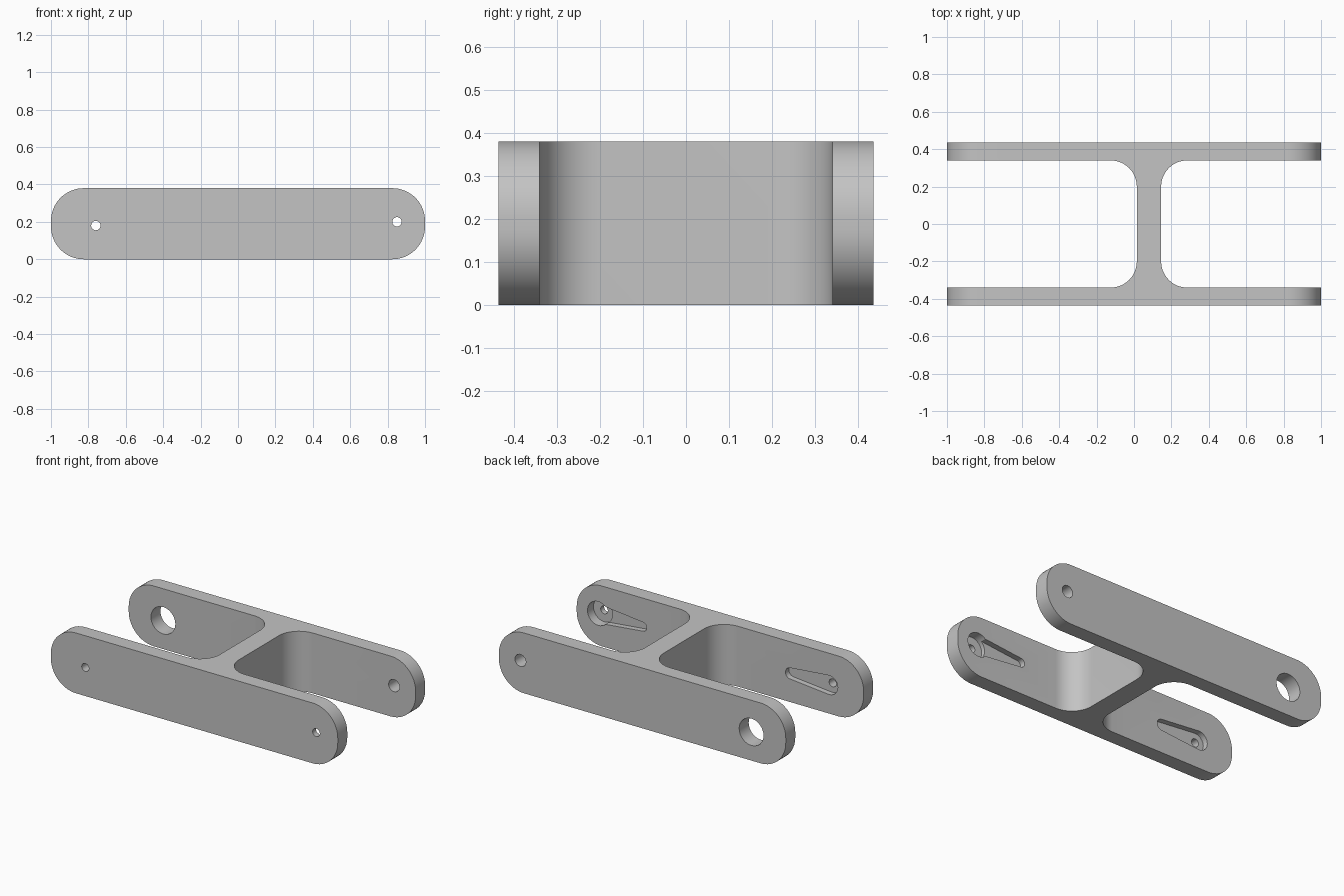
import bpy, bmesh
from math import sin, cos, pi, acos

cube = bpy.data.objects.get("Cube")
if cube:
    bpy.data.objects.remove(cube, do_unlink=True)

HEIGHT = 0.38
OUT, INN = 0.435, 0.34          # outer and inner faces of the arms, in y
WEB_L, WEB_R = 0.015, 0.145     # sides of the cross web, in x
FILLET, END_R = 0.14, 0.175

grey = bpy.data.materials.new("plain grey")
grey.use_nodes = True
grey.diffuse_color = (0.55, 0.55, 0.55, 1)
grey.node_tree.nodes["Principled BSDF"].inputs["Base Color"].default_value = grey.diffuse_color


def arc(cx, cy, r, a0, a1, n=12):
    """Points along an arc from angle a0 to a1."""
    return [(cx + r * cos(a0 + (a1 - a0) * i / n),
             cy + r * sin(a0 + (a1 - a0) * i / n)) for i in range(n + 1)]


def prism(name, pts, lo, hi, axis):
    """Extrude a closed outline along z (xy outline) or y (xz outline)."""
    bm = bmesh.new()
    place = (lambda p: (p[0], p[1], lo)) if axis == "z" else (lambda p: (p[0], lo, p[1]))
    step = (0, 0, hi - lo) if axis == "z" else (0, hi - lo, 0)
    face = bm.faces.new([bm.verts.new(place(p)) for p in pts])
    ext = bmesh.ops.extrude_face_region(bm, geom=[face])
    bmesh.ops.translate(bm, vec=step,
                        verts=[g for g in ext["geom"] if isinstance(g, bmesh.types.BMVert)])
    bmesh.ops.recalc_face_normals(bm, faces=bm.faces)
    mesh = bpy.data.meshes.new(name)
    bm.to_mesh(mesh)
    bm.free()
    mesh.materials.append(grey)
    obj = bpy.data.objects.new(name, mesh)
    bpy.context.collection.objects.link(obj)
    return obj


def carve(body, cutter, operation="DIFFERENCE"):
    """Apply a boolean and discard the cutter."""
    mod = body.modifiers.new("cut", "BOOLEAN")
    mod.operation, mod.solver, mod.object = operation, "EXACT", cutter
    bpy.context.view_layer.objects.active = body
    bpy.ops.object.modifier_apply(modifier=mod.name)
    bpy.data.objects.remove(cutter, do_unlink=True)


def circle(x, z, r):
    return arc(x, z, r, 0, 2 * pi, 32)[:-1]


def taper(x, z, r_big, x_end, r_small):
    """Outline of a slot that narrows from one round end to the other."""
    d = x_end - x
    t = acos((r_big - r_small) / abs(d))
    base = 0 if d > 0 else pi
    return (arc(x, z, r_big, base + t, base + 2 * pi - t, 20)
            + arc(x_end, z, r_small, base - t, base + t))


# H-shaped bracket: two arms joined by a filleted web
right_side = ([(1, -OUT), (1, -INN)]
              + arc(WEB_R + FILLET, -INN + FILLET, FILLET, 1.5 * pi, pi)
              + arc(WEB_R + FILLET, INN - FILLET, FILLET, pi, pi / 2)
              + [(1, INN), (1, OUT)])
left_side = ([(-1, OUT), (-1, INN)]
             + arc(WEB_L - FILLET, INN - FILLET, FILLET, pi / 2, 0)
             + arc(WEB_L - FILLET, -INN + FILLET, FILLET, 0, -pi / 2)
             + [(-1, -INN), (-1, -OUT)])
bracket = prism("bracket", right_side + left_side, 0, HEIGHT, "z")

# Rounded arm ends
rounded = []
for i, (sx, z) in enumerate([(1, HEIGHT - END_R), (-1, HEIGHT - END_R),
                             (-1, END_R), (1, END_R)]):
    rounded += arc(sx * (1 - END_R), z, END_R, i * pi / 2, (i + 1) * pi / 2, 16)
carve(bracket, prism("end_cutter", rounded, -1, 1, "y"), "INTERSECT")

# Pivot holes in the back arm, screw holes in the front arm
LX, LZ = 0.85, 0.20
RX, RZ = -0.76, 0.18
for x, z, r_back in [(LX, LZ, 0.038), (RX, RZ, 0.085)]:
    carve(bracket, prism("back_hole", circle(x, z, r_back), 0.25, 0.6, "y"))
    carve(bracket, prism("front_hole", circle(x, z, 0.025), -0.6, -0.25, "y"))

# Tapered recesses in the inner face of the front arm, one with a deeper hub
carve(bracket, prism("left_slot", taper(LX, LZ, 0.06, 0.54, 0.028), -INN - 0.035, -0.3, "y"))
carve(bracket, prism("left_hub", circle(LX, LZ, 0.075), -INN - 0.06, -0.3, "y"))
carve(bracket, prism("right_slot", taper(RX, RZ, 0.06, -0.49, 0.035), -INN - 0.035, -0.3, "y"))

bpy.ops.object.select_all(action="DESELECT")
bracket.select_set(True)
bpy.context.view_layer.objects.active = bracket
bpy.ops.object.shade_smooth_by_angle(angle=pi / 6)
